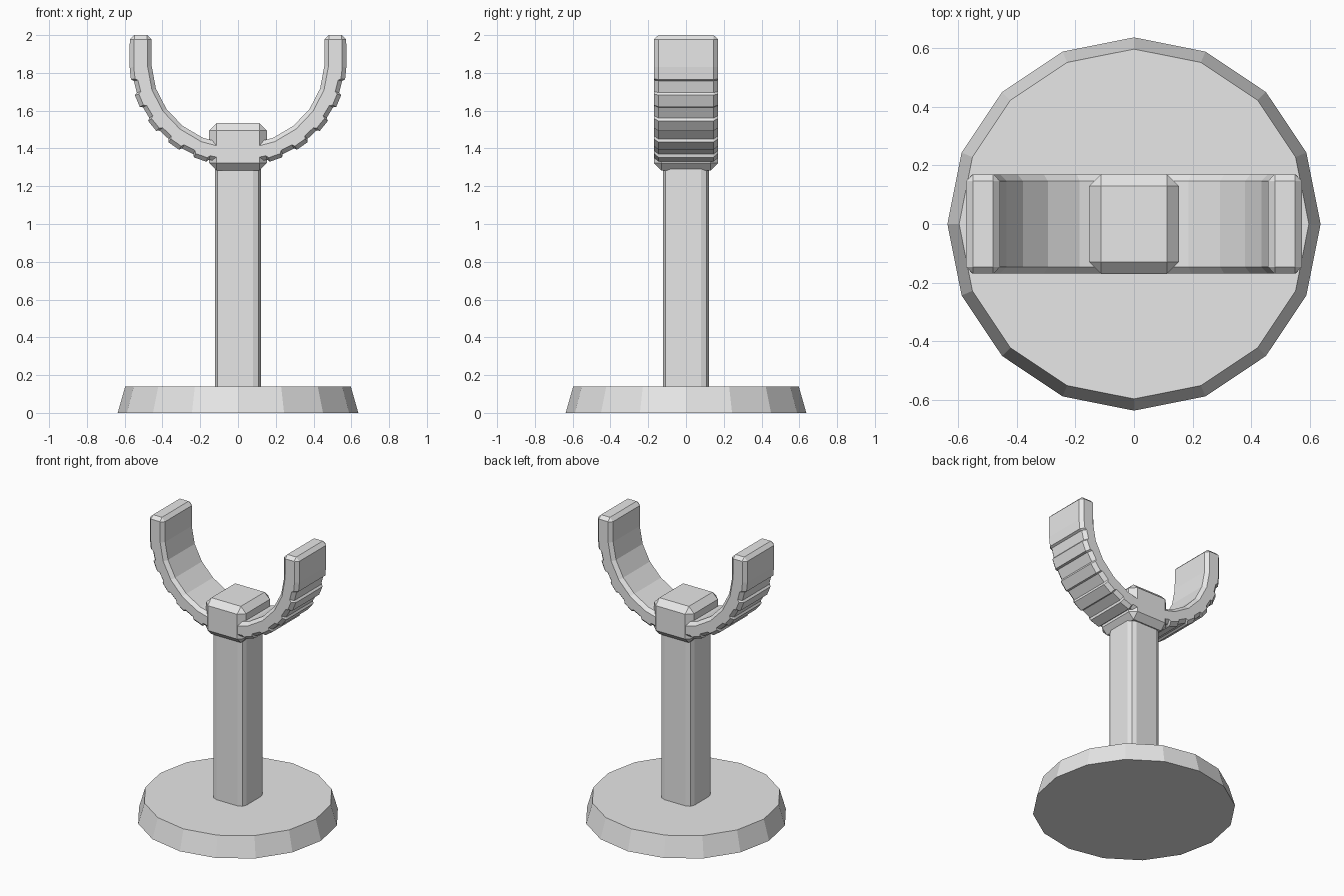
import bpy, bmesh, math

cube = bpy.data.objects.get("Cube")
if cube:
    bpy.data.objects.remove(cube, do_unlink=True)

grey = bpy.data.materials.new("plain_grey")
grey.use_nodes = True
colour = (0.8, 0.8, 0.8, 1)
grey.diffuse_color = colour
grey.node_tree.nodes["Principled BSDF"].inputs["Base Color"].default_value = colour


def add_object(name, bm):
    bmesh.ops.recalc_face_normals(bm, faces=bm.faces[:])
    mesh = bpy.data.meshes.new(name)
    bm.to_mesh(mesh)
    bm.free()
    mesh.materials.append(grey)
    obj = bpy.data.objects.new(name, mesh)
    bpy.context.collection.objects.link(obj)
    return obj


def loft(name, rings):
    """Join equal rings of points with quads and cap both ends."""
    bm = bmesh.new()
    loops = [[bm.verts.new(p) for p in ring] for ring in rings]
    n = len(loops[0])
    for a, b in zip(loops, loops[1:]):
        for i in range(n):
            j = (i + 1) % n
            bm.faces.new((a[i], a[j], b[j], b[i]))
    bm.faces.new(loops[0])
    bm.faces.new(loops[-1])
    return add_object(name, bm)


def box(name, half_x, half_y, z0, z1, bevel, segments=1, upright_only=False):
    bm = bmesh.new()
    bmesh.ops.create_cube(bm, size=2)
    for v in bm.verts:
        v.co = (v.co.x * half_x, v.co.y * half_y, z1 if v.co.z > 0 else z0)
    edges = [e for e in bm.edges if not upright_only
             or abs(e.verts[0].co.z - e.verts[1].co.z) > 0.1]
    bmesh.ops.bevel(bm, geom=edges, offset=bevel, segments=segments,
                    profile=0.5, affect='EDGES')
    return add_object(name, bm)


# Round base with sloping sides
def circle(radius, z, sides=16):
    return [(radius * math.cos(math.tau * i / sides),
             radius * math.sin(math.tau * i / sides), z) for i in range(sides)]


loft("base", [circle(0.637, 0), circle(0.597, 0.14)])

# Post with rounded corners
box("post", 0.122, 0.122, 0.13, 1.31, 0.042, 2, True)

# Chamfered block joining the post and the cradle
box("cradle_block", 0.153, 0.17, 1.283, 1.535, 0.04)

# U-shaped cradle with a ribbed outer side
CENTRE = 1.85


def arc_point(rx, rz, degrees):
    a = math.radians(degrees)
    return (rx * math.cos(a), CENTRE - rz * math.sin(a))


def cradle_outline(inset):
    half = [arc_point(0.457 + inset, 0.431 + inset, d) for d in range(82, 0, -16)]
    # chamfered arm tip
    chamfer = 0.024 - inset
    left, right, top = 0.457 + inset, 0.573 - inset, 2.0 - inset
    half += [(left, top - chamfer), (left + chamfer, top),
             (right - chamfer, top), (right, top - chamfer)]
    # alternating ridges and grooves
    for k in range(10):
        r = 0.008 if k % 2 == 0 else -0.006
        for d in (2 + 8 * k, 9 + 8 * k):
            half.append(arc_point(0.566 + r - inset, 0.536 + r - inset, d))
    return half + [(-x, z) for x, z in reversed(half)]


loft("cradle", [[(x, y, z) for x, z in cradle_outline(inset)]
                for y, inset in ((-0.169, 0.022), (-0.146, 0),
                                 (0.146, 0), (0.169, 0.022))])
